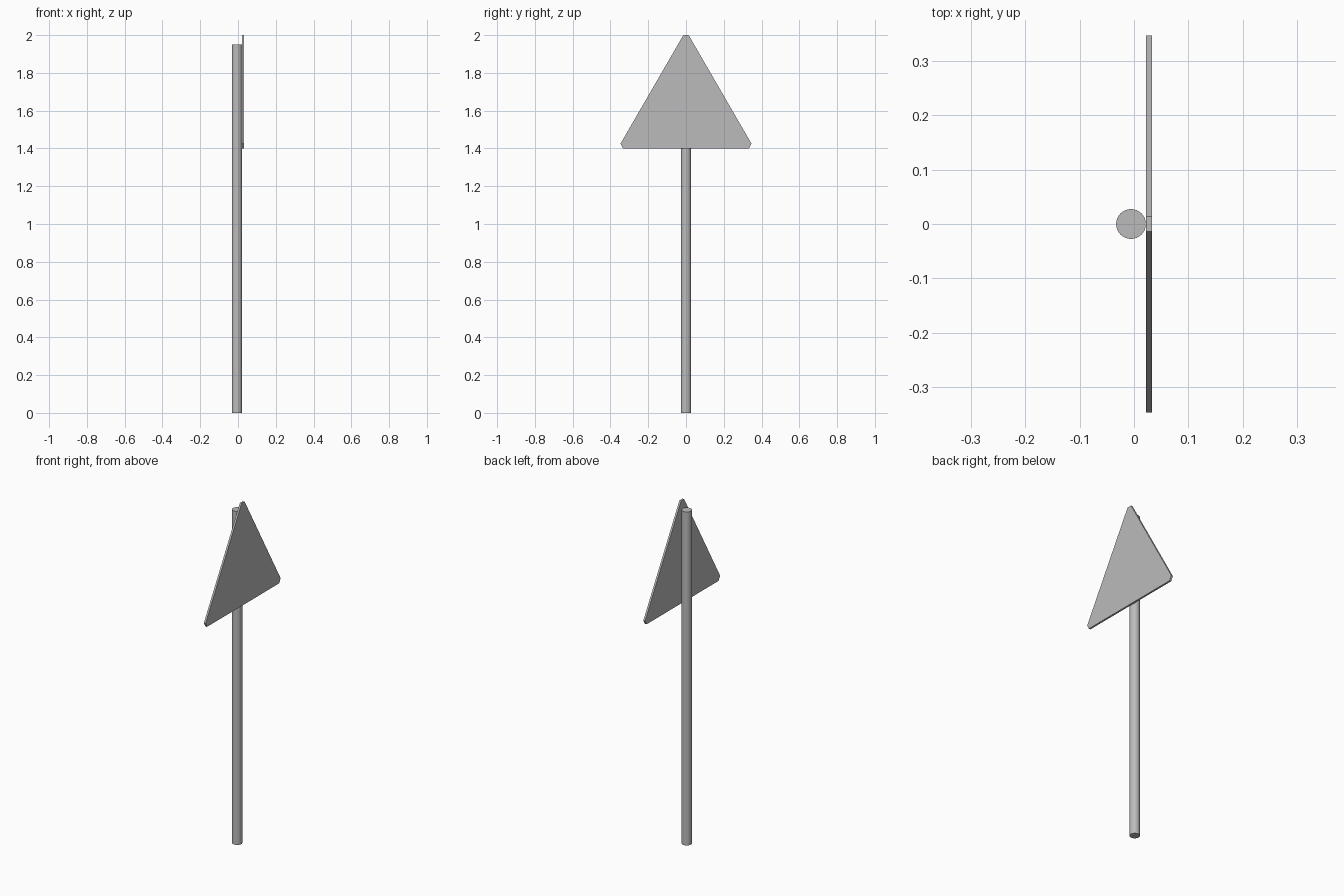
import bpy
import bmesh
import math

cube = bpy.data.objects.get("Cube")
if cube:
    bpy.data.objects.remove(cube, do_unlink=True)

# One plain grey for the whole sign
grey = bpy.data.materials.new("plain grey")
grey.use_nodes = True
colour = (0.5, 0.5, 0.5, 1)
grey.diffuse_color = colour
grey.node_tree.nodes["Principled BSDF"].inputs["Base Color"].default_value = colour

# Round pole
POLE_RADIUS, POLE_HEIGHT = 0.0275, 1.95
bpy.ops.mesh.primitive_cylinder_add(
    vertices=32, radius=POLE_RADIUS, depth=POLE_HEIGHT,
    location=(-0.0055, 0, POLE_HEIGHT / 2))
pole = bpy.context.object
pole.name = "pole"
pole.data.materials.append(grey)
bpy.ops.object.shade_smooth_by_angle(angle=math.radians(40))

# Triangular plate with clipped corners, facing the model's left
PLATE_BACK, PLATE_THICKNESS = 0.022, 0.011
half = [(0.333, 1.40), (0.347, 1.425), (0.014, 2.0)]
outline = half + [(-y, z) for y, z in reversed(half)]
bm = bmesh.new()
face = bm.faces.new([bm.verts.new((PLATE_BACK, y, z)) for y, z in outline])
extruded = bmesh.ops.extrude_face_region(bm, geom=[face], use_keep_orig=True)
front = [v for v in extruded["geom"] if isinstance(v, bmesh.types.BMVert)]
bmesh.ops.translate(bm, verts=front, vec=(PLATE_THICKNESS, 0, 0))
bmesh.ops.recalc_face_normals(bm, faces=bm.faces)
mesh = bpy.data.meshes.new("sign_plate")
bm.to_mesh(mesh)
bm.free()
mesh.materials.append(grey)
plate = bpy.data.objects.new("sign_plate", mesh)
bpy.context.collection.objects.link(plate)
